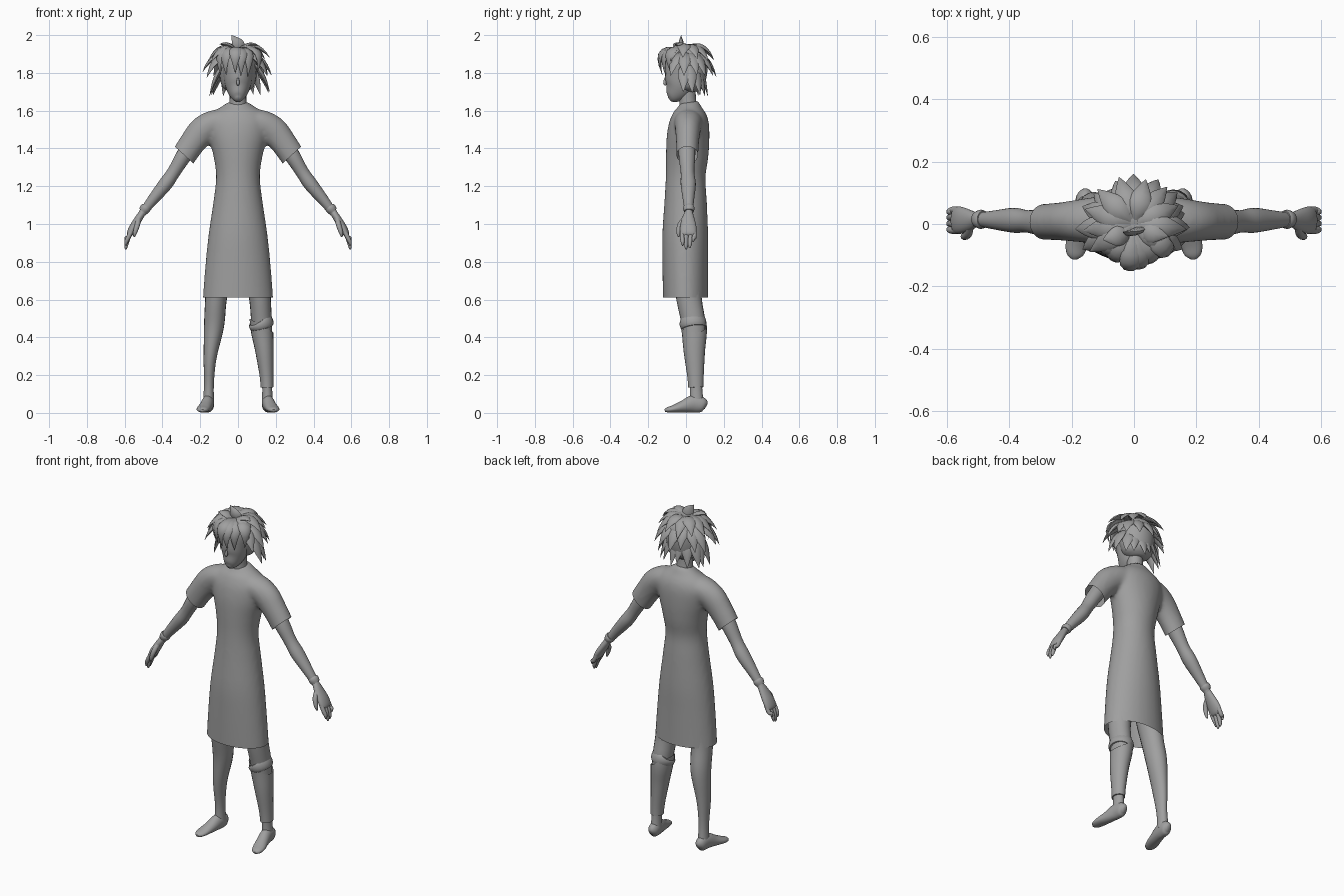
import bpy, bmesh, math, random
from mathutils import Vector

random.seed(4)
grey = bpy.data.materials.new("plain grey")
grey.diffuse_color = (0.35, 0.35, 0.35, 1)


def spline(rows, steps):
    """Catmull-Rom pass through rows of numbers."""
    out = []
    for i in range(len(rows) - 1):
        p = [rows[max(i - 1, 0)], rows[i], rows[i + 1], rows[min(i + 2, len(rows) - 1)]]
        for k in range(steps):
            t = k / steps
            out.append([0.5 * (2 * b + (c - a) * t + (2 * a - 5 * b + 4 * c - d) * t * t
                               + (3 * b - a - 3 * c + d) * t ** 3) for a, b, c, d in zip(*p)])
    return out + [list(rows[-1])]


def finish(name, bm, angle=50):
    bmesh.ops.recalc_face_normals(bm, faces=bm.faces)
    me = bpy.data.meshes.new(name)
    bm.to_mesh(me)
    bm.free()
    me.materials.append(grey)
    ob = bpy.data.objects.new(name, me)
    bpy.context.collection.objects.link(ob)
    bpy.ops.object.select_all(action='DESELECT')
    bpy.context.view_layer.objects.active = ob
    ob.select_set(True)
    bpy.ops.object.shade_smooth_by_angle(angle=math.radians(angle))
    return ob


def add_tube(bm, rows, ref=(0, 1, 0), segs=20, steps=4):
    """Loft ellipses along rows of (x, y, z, radius across, radius along ref)."""
    rows = spline(rows, steps) if steps > 1 else rows
    pts = [Vector(r[:3]) for r in rows]
    rings = []
    for i, r in enumerate(rows):
        t = (pts[min(i + 1, len(pts) - 1)] - pts[max(i - 1, 0)]).normalized()
        v = Vector(ref)
        v = (v - t * v.dot(t)).normalized()
        u = v.cross(t)
        rings.append([bm.verts.new(pts[i] + u * r[3] * math.cos(a) + v * r[4] * math.sin(a))
                      for a in (2 * math.pi * k / segs for k in range(segs))])
    for a, b in zip(rings, rings[1:]):
        for k in range(segs):
            bm.faces.new((a[k], a[(k + 1) % segs], b[(k + 1) % segs], b[k]))
    bm.faces.new(rings[0])
    bm.faces.new(rings[-1])


def flip(rows, s):
    return [(r[0] * s, *r[1:]) for r in rows]


def tube(name, rows, **kw):
    bm = bmesh.new()
    add_tube(bm, rows, **kw)
    return finish(name, bm)


# Dress: body and sleeves fused, then trimmed open at hem and cuffs
bm = bmesh.new()
add_tube(bm, [(0, 0, .55, .187, .12), (0, -.002, .61, .186, .12), (0, -.004, .8, .171, .121),
              (0, -.004, .95, .155, .121), (0, -.002, 1.12, .13, .112), (0, -.002, 1.25, .116, .105),
              (0, .006, 1.36, .13, .112), (0, .011, 1.46, .155, .113), (0, .017, 1.54, .165, .104),
              (0, .018, 1.59, .135, .085), (0, .018, 1.62, .09, .062), (0, .015, 1.645, .052, .05)],
         segs=40)
for s in (-1, 1):
    add_tube(bm, flip([(.04, .012, 1.545, .062, .075), (.12, .012, 1.535, .07, .075),
                       (.185, .01, 1.495, .077, .067), (.237, .008, 1.435, .07, .061),
                       (.285, .007, 1.365, .067, .058), (.32, .006, 1.31, .067, .057)], s), segs=28)
raw = finish("dress_raw", bm)
mod = raw.modifiers.new("fuse", 'REMESH')
mod.mode, mod.voxel_size = 'VOXEL', 0.011
mod = raw.modifiers.new("soften", 'SMOOTH')
mod.iterations, mod.factor = 7, 0.5
bm = bmesh.new()
bm.from_object(raw, bpy.context.evaluated_depsgraph_get())
bpy.data.objects.remove(raw)


def trim(bm, keep, co, no):
    vs = [v for v in bm.verts if keep(v.co)]
    fs = {f for v in vs for f in v.link_faces}
    es = {e for f in fs for e in f.edges}
    allv = {v for f in fs for v in f.verts}
    bmesh.ops.bisect_plane(bm, geom=list(allv) + list(es) + list(fs), plane_co=co, plane_no=no,
                           clear_outer=True)


trim(bm, lambda c: c.z < .8, (0, 0, .61), (0, 0, -1))
for s in (-1, 1):
    trim(bm, lambda c: c.x * s > .215 and c.z > 1.2, (s * .285, 0, 1.365), (s * .67, 0, -.74))
finish("dress", bm)

# Head, neck and nose
tube("head", [(0, -.088, 1.66, .012, .012), (0, -.072, 1.675, .036, .042), (0, -.04, 1.72, .063, .075),
              (0, -.02, 1.78, .077, .094), (0, -.008, 1.85, .084, .1), (0, -.006, 1.91, .064, .078),
              (0, -.006, 1.935, .02, .025)], segs=28)
tube("neck", [(0, .018, 1.58, .06, .055), (0, .01, 1.64, .045, .045), (0, .004, 1.75, .044, .045)])
tube("nose", [(0, -.108, 1.775, .004, .006), (0, -.112, 1.745, .009, .009), (0, -.106, 1.735, .004, .004)],
     segs=10)

for s, side in ((-1, "right"), (1, "left")):
    # Arm, wristband and hand
    tube(side + "_arm", flip([(.2, .005, 1.49, .05, .045), (.285, .005, 1.365, .042, .044),
                              (.34, .008, 1.275, .035, .036), (.385, .012, 1.21, .037, .04),
                              (.45, .013, 1.13, .029, .03), (.508, .015, 1.055, .02, .02)], s))
    tube(side + "_wristband", flip([(.483, .015, 1.092, .025, .027), (.491, .015, 1.082, .029, .031),
                                    (.503, .015, 1.066, .024, .025)], s), steps=2)
    bm = bmesh.new()
    add_tube(bm, flip([(.503, .015, 1.065, .018, .02), (.525, .012, 1.03, .02, .033),
                       (.553, .012, .985, .021, .043), (.572, .012, .95, .017, .042),
                       (.578, .012, .938, .008, .03)], s))
    for y, tip in ((.044, .905), (.023, .872), (.001, .866), (-.02, .885)):
        add_tube(bm, flip([(.56, y, .97, .012, .011), (.58, y, .93, .012, .012),
                           (.592, y * .9, tip + .02, .01, .01), (.594, y * .85, tip, .004, .004)], s), segs=10)
    add_tube(bm, flip([(.525, -.005, 1.03, .013, .014), (.533, -.032, .995, .014, .014),
                       (.545, -.04, .955, .011, .011), (.55, -.038, .932, .004, .004)], s), segs=10)
    finish(side + "_hand", bm)

    # Leg and foot
    tube(side + "_leg", flip([(.085, 0, .92, .07, .08), (.1, .005, .75, .068, .078),
                              (.117, .017, .6, .057, .067), (.127, .041, .46, .053, .062),
                              (.148, .043, .29, .034, .048), (.154, .052, .15, .026, .033),
                              (.156, .057, .05, .03, .037)], s))
    tube(side + "_foot", flip([(.155, .107, .035, .01, .015), (.156, .09, .042, .028, .038),
                               (.16, .04, .048, .032, .046), (.171, -.015, .034, .034, .032),
                               (.184, -.065, .022, .035, .02), (.189, -.097, .016, .027, .014),
                               (.19, -.112, .012, .01, .007)], s), ref=(0, 0, 1))

# Shin guard on one leg, with a slanted top edge
bm = bmesh.new()
add_tube(bm, [(.118, .025, .57, .06, .07), (.126, .043, .45, .06, .068), (.14, .044, .33, .049, .057),
              (.151, .05, .2, .037, .044), (.154, .052, .135, .034, .04)])
trim(bm, lambda c: True, (.12, 0, .465), (.5, 0, .87))
finish("shin_guard", bm)
tube("knee_band", [(.109, .03, .497, .06, .064), (.117, .034, .485, .066, .071),
                   (.127, .04, .462, .065, .07), (.131, .042, .45, .058, .064)], steps=2)

# Hair: a scalp cap covered in layers of leaf-shaped strands
bm = bmesh.new()
add_tube(bm, [(0, .03, 1.70, .04, .035), (0, .028, 1.73, .085, .07), (0, .02, 1.82, .1, .095),
              (0, .01, 1.89, .085, .09), (0, 0, 1.935, .03, .03)])


def strand(p0, p1, p2, ref, w):
    p0, p1, p2 = map(Vector, (p0, p1, p2))
    rows = []
    for i, k in enumerate((.35, .7, .95, 1, .9, .65, .35, .02)):
        t = i / 7
        p = p0 * (1 - t) ** 2 + p1 * 2 * t * (1 - t) + p2 * t * t
        rows.append((*p, w * k * .38, w * k))
    add_tube(bm, rows, ref=ref, segs=8, steps=1)


# first angle, last angle (0 faces front), count, then (radius, height) of base, bend, tip; width; depth scale
layers = [
    (-48, 48, 6, (.02, 1.925), (.18, 1.95), (.125, 1.79), .033, 1),
    (55, 305, 10, (.01, 1.93), (.10, 1.965), (.165, 1.87), .036, .95),
    (62, 298, 11, (.05, 1.905), (.14, 1.89), (.18, 1.79), .035, .85),
    (85, 275, 10, (.08, 1.85), (.13, 1.79), (.16, 1.69), .032, .75),
]
for a0, a1, n, b, c, d, w, depth in layers:
    for i in range(n):
        a = math.radians(a0 + (a1 - a0) * i / (n - 1) + random.uniform(-4, 4))
        j, h = random.uniform(.93, 1.06), random.uniform(-.015, .015)
        pos = [(r * j * math.sin(a), -r * j * depth * math.cos(a), z + h * (k / 2))
               for k, (r, z) in enumerate((b, c, d))]
        strand(*pos, (math.cos(a), math.sin(a), 0), w)
# Upright tufts on the crown
strand((.025, -.01, 1.915), (.0, -.035, 1.955), (-.035, -.025, 2.0), (1, .2, .5), .032)
strand((-.01, -.03, 1.92), (-.06, -.04, 1.965), (-.10, -.05, 1.95), (0, 1, 0), .032)
strand((.01, -.02, 1.92), (.06, -.03, 1.965), (.11, -.04, 1.945), (0, 1, 0), .032)
finish("hair", bm, 40)
